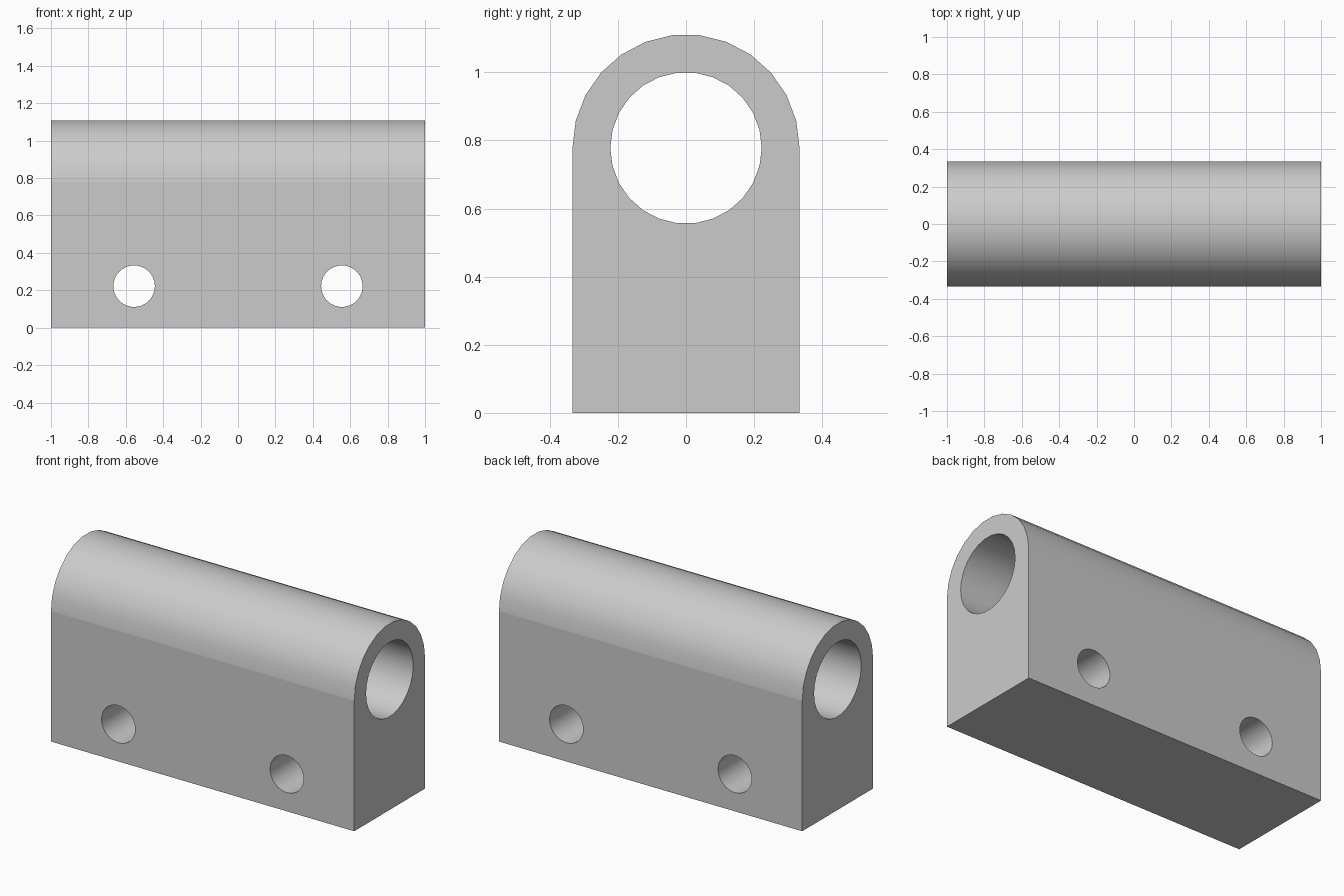
import bpy
import bmesh
from math import pi, cos, sin, radians
from mathutils import Matrix

cube = bpy.data.objects.get("Cube")
if cube:
    bpy.data.objects.remove(cube, do_unlink=True)

LENGTH, HALF_DEPTH, AXIS_Z = 2.0, 1 / 3, 7 / 9
BORE_RADIUS, BOLT_RADIUS = 2 / 9, 1 / 9
BOLT_X, BOLT_Z = 5 / 9, 2 / 9
ARC_STEPS = 13

grey = bpy.data.materials.new("light grey")
grey.use_nodes = True
colour = (0.6, 0.6, 0.6, 1)
grey.diffuse_color = colour
grey.node_tree.nodes["Principled BSDF"].inputs["Base Color"].default_value = colour


def extruded(name, profile):
    """Extrude a closed (y, z) profile along x, centred on x = 0."""
    bm = bmesh.new()
    face = bm.faces.new([bm.verts.new((-LENGTH / 2, y, z)) for y, z in profile])
    top = bmesh.ops.extrude_face_region(bm, geom=[face])["geom"]
    verts = [v for v in top if isinstance(v, bmesh.types.BMVert)]
    bmesh.ops.translate(bm, verts=verts, vec=(LENGTH, 0, 0))
    bmesh.ops.recalc_face_normals(bm, faces=bm.faces)
    mesh = bpy.data.meshes.new(name)
    bm.to_mesh(mesh)
    bm.free()
    mesh.materials.append(grey)
    obj = bpy.data.objects.new(name, mesh)
    bpy.context.collection.objects.link(obj)
    return obj


def drill(target, radius, depth, centre, axis):
    """Cut a round through hole with a temporary cylinder."""
    bpy.ops.mesh.primitive_cylinder_add(vertices=2 * ARC_STEPS, radius=radius, depth=depth)
    cutter = bpy.context.object
    # Vertices start on local +y, so the Z turn puts facets flat at the top
    turn = Matrix.Rotation(pi / 2, 4, axis)
    cutter.data.transform(Matrix.Translation(centre) @ turn @ Matrix.Rotation(
        0 if axis == 'Y' else pi / 2, 4, 'Z'))
    cutter.data.materials.append(grey)
    cutter.hide_render = True
    mod = target.modifiers.new("hole", 'BOOLEAN')
    mod.operation = 'DIFFERENCE'
    mod.solver = 'EXACT'
    mod.object = cutter
    bpy.ops.object.select_all(action='DESELECT')
    bpy.context.view_layer.objects.active = target
    target.select_set(True)
    bpy.ops.object.modifier_apply(modifier=mod.name)
    bpy.data.objects.remove(cutter, do_unlink=True)


# Block with a rounded top
angles = [pi * i / ARC_STEPS for i in range(ARC_STEPS + 1)]
outline = [(HALF_DEPTH * cos(a), AXIS_Z + HALF_DEPTH * sin(a)) for a in angles]
outline += [(-HALF_DEPTH, 0), (HALF_DEPTH, 0)]
block = extruded("hinge_block", outline)

# Long pin bore and two cross holes
drill(block, BORE_RADIUS, LENGTH + 0.2, (0, 0, AXIS_Z), 'Y')
for side in (-1, 1):
    drill(block, BOLT_RADIUS, 1, (side * BOLT_X, 0, BOLT_Z), 'X')

# Smooth curves, with a crease where the flat walls meet the rounded top
bpy.ops.object.shade_smooth_by_angle(angle=radians(30))
bm = bmesh.new()
bm.from_mesh(block.data)
for edge in bm.edges:
    if all(abs(v.co.z - AXIS_Z) < 0.001 and abs(v.co.y) > 0.3 for v in edge.verts):
        edge.smooth = False
bm.to_mesh(block.data)
bm.free()
